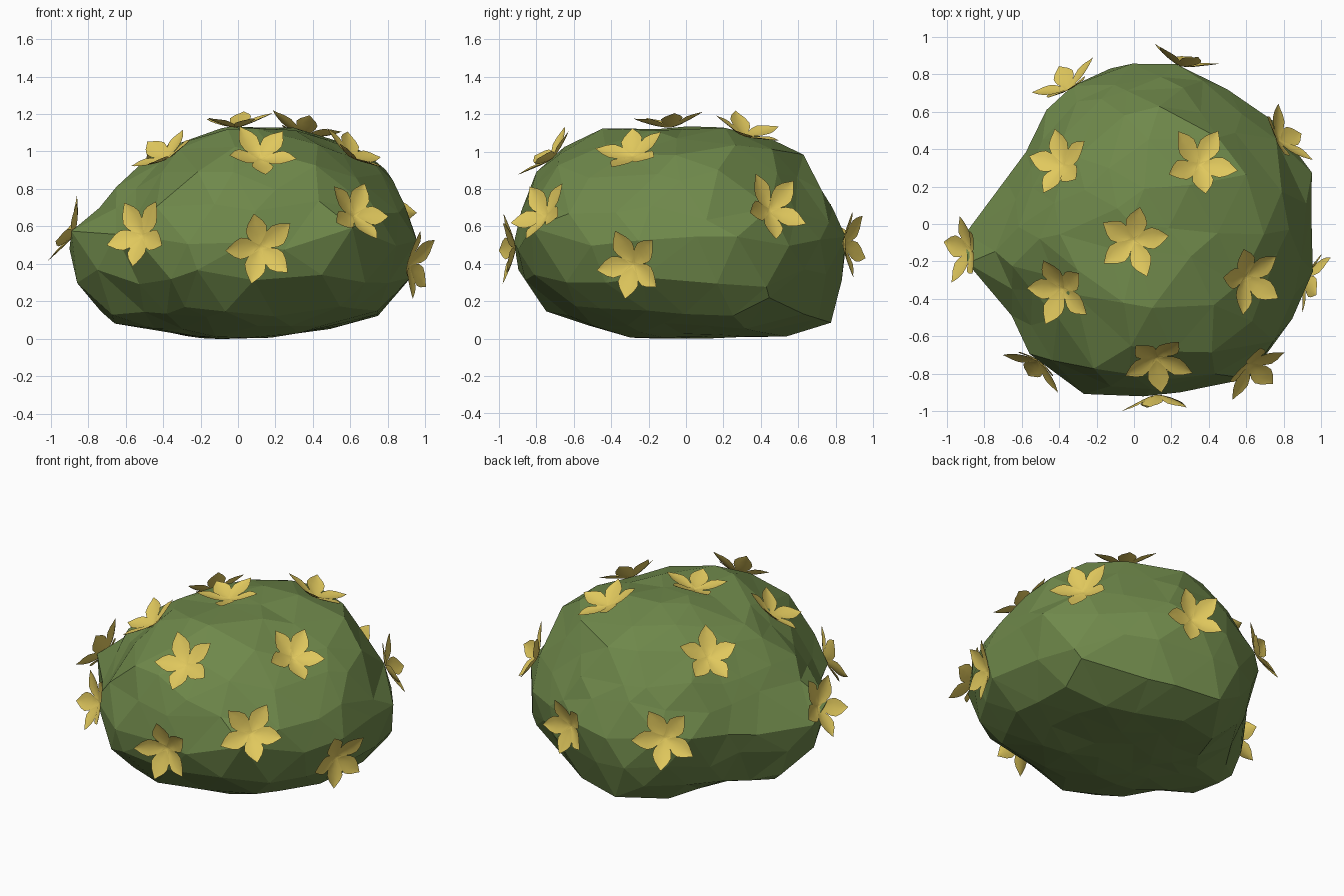
import bpy, bmesh, math, random
from mathutils import Vector, Matrix
from mathutils.bvhtree import BVHTree

if "Cube" in bpy.data.objects:
    bpy.data.objects.remove(bpy.data.objects["Cube"])

random.seed(7)


def material(name, color):
    m = bpy.data.materials.new(name)
    m.diffuse_color = (*color, 1)
    m.use_nodes = True
    m.node_tree.nodes["Principled BSDF"].inputs["Base Color"].default_value = m.diffuse_color
    return m


GREEN = material("leaf_green", (0.16, 0.25, 0.07))
YELLOW = material("petal_yellow", (0.75, 0.58, 0.11))


def add_object(name, bm, mat, smooth):
    me = bpy.data.meshes.new(name)
    for f in bm.faces:
        f.smooth = smooth
    bm.to_mesh(me)
    bm.free()
    me.materials.append(mat)
    ob = bpy.data.objects.new(name, me)
    bpy.context.collection.objects.link(ob)
    return ob


def hit(line, d):
    """Where a ray from the origin along d crosses a 2D polyline."""
    for p, q in zip(line, line[1:]):
        p, q = Vector(p), Vector(q)
        a, b = d.cross(p), d.cross(q)
        if a * b <= 0 and a != b:
            h = p.lerp(q, a / (a - b))
            if h.dot(d) > 0:
                return h
    return d * 0.5


# Bush: widest outline seen from above
OUTLINE = [(-.15, -.92), (.42, -.85), (.67, -.77), (.9, -.35), (.955, .25), (.87, .5),
           (.72, .61), (.25, .85), (-.15, .81), (-.37, .65), (-.72, .18), (-.89, -.08),
           (-.83, -.32), (-.58, -.53), (-.48, -.75), (-.27, -.88), (-.15, -.92)]
# Bush: relative radius against height towards each side
PROFILES = [
    [(0, 0), (.18, .01), (.6, .08), (.92, .19), (.98, .4), (1, .6), (.85, .9), (.79, .98),
     (.32, 1.12), (0, 1.13)],                                                    # right
    [(0, 0), (.75, .01), (.91, .08), (.98, .2), (1, .45), (.92, .67), (.87, .8),
     (.74, .97), (.54, 1.06), (.18, 1.14), (0, 1.13)],                           # back
    [(0, 0), (.47, .03), (.72, .06), (.96, .17), (1, .42), (1, .57), (.83, .68),
     (.78, .76), (.55, .93), (.33, 1.06), (.06, 1.14), (0, 1.13)],               # left
    [(0, 0), (.3, 0), (.55, .04), (.84, .17), (.95, .26), (1, .5), (.95, .75),
     (.92, .88), (.76, 1.0), (.58, 1.12), (0, 1.13)],                            # front
]
MID = 0.5
PROFILES = [[(r, z - MID) for r, z in p] for p in PROFILES]


def bush_point(d):
    az = math.atan2(d.y, d.x) % math.tau
    flat = Vector((max(math.hypot(d.x, d.y), 1e-4), d.z * 0.7)).normalized()
    side, blend = divmod(az / (math.pi / 2), 1)
    i = int(side) % 4
    prof = hit(PROFILES[i], flat).lerp(hit(PROFILES[(i + 1) % 4], flat), blend)
    rounding = 1 - .09 * math.sin(2 * az) ** 2 * min(abs(prof.y) / .4, 1)
    ring = hit(OUTLINE, Vector((math.cos(az), math.sin(az)))) * prof.x * rounding
    return Vector((ring.x, ring.y, prof.y + MID))


# Flowers: middle position and spin in degrees
FLOWERS = [
    (.12, -.935, .48, 35), (-.53, -.76, .56, 55), (.64, -.775, .69, 62), (.12, -.73, .98, 52),
    (-.40, -.35, .98, 22), (.61, -.29, .99, 41), (-.01, -.09, 1.15, 55), (.35, .33, 1.12, 63),
    (-.40, .32, .94, 6), (.79, .46, .69, 43), (.945, -.30, .39, 40), (-.89, -.13, .58, 45),
    (.26, .87, .50, 45), (-.37, .74, .55, 45)]


def facing(x, y, z):
    return Vector((x / .86, y / .76, (z - .42) / .48)).normalized()


# Bush: irregular facets from a jittered icosphere
bm = bmesh.new()
bmesh.ops.create_icosphere(bm, subdivisions=3, radius=1)
core = Vector((0, 0, MID))
for v in bm.verts:
    jitter = Vector([random.uniform(-.08, .08) for _ in range(3)])
    p = bush_point((v.co + jitter).normalized())
    v.co = core + (p - core) * random.uniform(.99, 1.025)
bmesh.ops.recalc_face_normals(bm, faces=bm.faces)

# Bush: ease the surface to meet the base of every flower
tree = BVHTree.FromBMesh(bm)
pulls = []
for x, y, z, _ in FLOWERS:
    base = Vector((x, y, z)) - facing(x, y, z) * .03
    near = tree.find_nearest(base)[0]
    pulls.append((near, base - near))
for v in bm.verts:
    shift = Vector()
    for near, pull in pulls:
        shift += pull * math.exp(-((v.co - near).length / .27) ** 2)
    v.co += shift
    v.co.z = max(v.co.z, 0)
tree = BVHTree.FromBMesh(bm)
add_object("bush", bm, GREEN, False)

# Flowers: five cupped, pointed petals
PETAL = [(.0, .012, .0), (.035, .028, .006), (.075, .052, .02), (.11, .058, .035),
         (.145, .042, .05), (.175, .018, .063), (.195, .001, .074)]  # length, half width, rise


def flower_mesh():
    bm = bmesh.new()
    for k in range(5):
        turn = Matrix.Rotation(math.tau * k / 5, 4, 'Z')
        s = random.uniform(.92, 1.05)
        lift = random.uniform(.7, 1.1)
        bend = random.uniform(-.02, .02)
        rows = []
        for r, w, h in PETAL:
            off = bend * (r / .19) ** 2
            rows.append([bm.verts.new(turn @ Vector((r * s, u * w + off,
                                                     h * lift + .2 * w * u * u)))
                         for u in (-1, -.5, 0, .5, 1)])
        for a, b in zip(rows, rows[1:]):
            for j in range(4):
                bm.faces.new((a[j], b[j], b[j + 1], a[j + 1]))
    return bm


for n, (x, y, z, spin) in enumerate(FLOWERS, 1):
    spot = tree.find_nearest(Vector((x, y, z)))
    normal = (facing(x, y, z) + spot[1] * .6).normalized()
    across = Vector((0, 0, 1)).cross(normal).normalized()
    up = normal.cross(across)
    frame = Matrix((across, up, normal)).transposed().to_4x4()
    place = Matrix.Translation(spot[0] + normal * .003)
    bm = flower_mesh()
    bm.transform(place @ frame @ Matrix.Rotation(math.radians(spin), 4, 'Z'))
    add_object(f"flower_{n}", bm, YELLOW, True)
